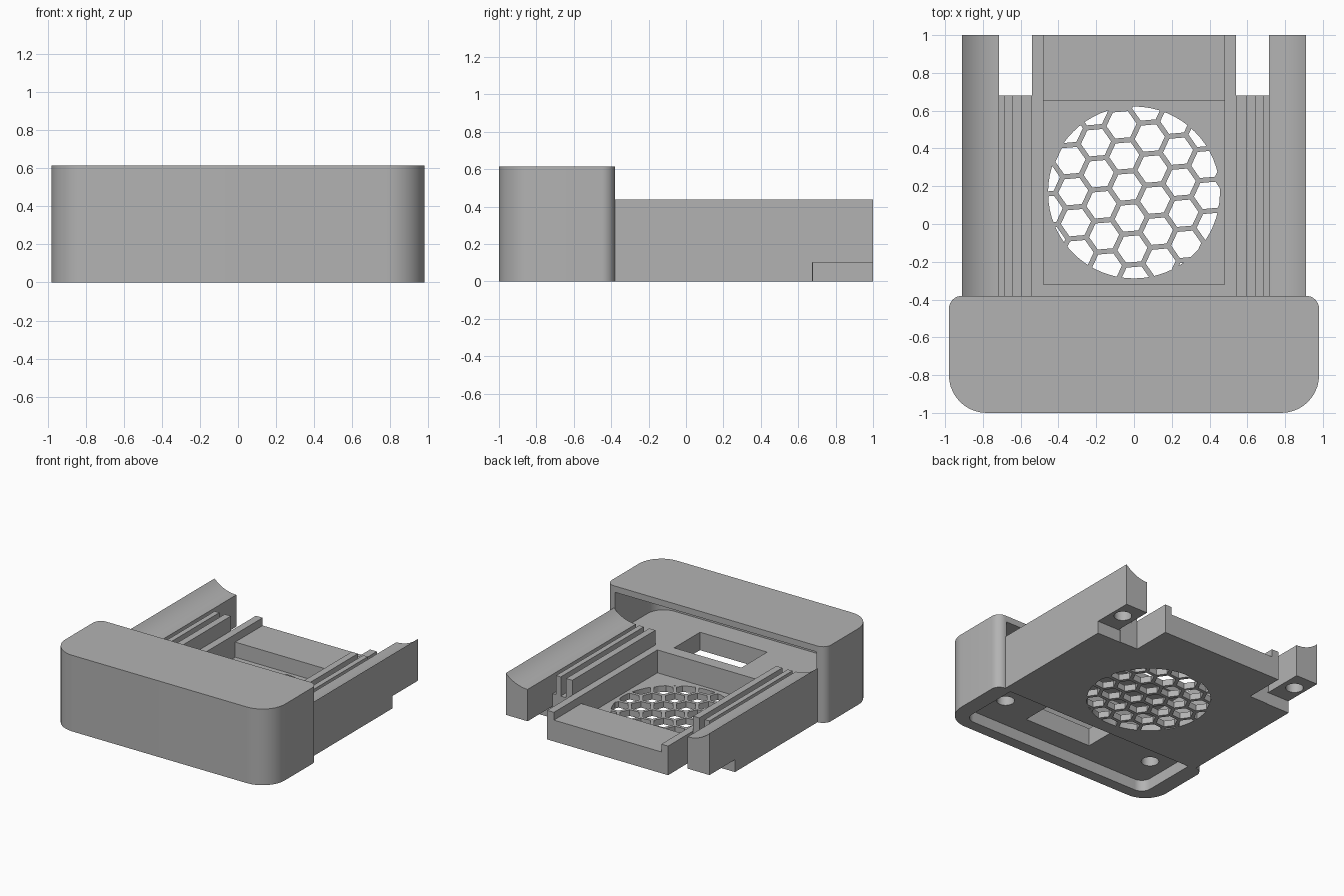
import bpy, math

if "Cube" in bpy.data.objects:
    bpy.data.objects.remove(bpy.data.objects["Cube"])

grey = bpy.data.materials.new("light_grey")
grey.diffuse_color = (0.45, 0.45, 0.45, 1)
grey.use_nodes = True
grey.node_tree.nodes["Principled BSDF"].inputs["Base Color"].default_value = grey.diffuse_color


def finish(name, verts, faces):
    me = bpy.data.meshes.new(name)
    me.from_pydata(verts, [], faces)
    me.materials.append(grey)
    ob = bpy.data.objects.new(name, me)
    bpy.context.collection.objects.link(ob)
    return ob


def prisms(name, outlines, lo, hi, axis="z"):
    """Extrude counter-clockwise outlines along z, or xz outlines along y."""
    verts, faces = [], []
    for pts in outlines:
        n, b = len(pts), len(verts)
        for h in (lo, hi):
            verts += [(p, q, h) if axis == "z" else (p, h, q) for p, q in pts]
        new = [tuple(range(b + n - 1, b - 1, -1)), tuple(range(b + n, b + 2 * n))]
        new += [(b + i, b + (i + 1) % n, b + n + (i + 1) % n, b + n + i) for i in range(n)]
        faces += new if axis == "z" else [f[::-1] for f in new]
    return finish(name, verts, faces)


def circle(cx, cy, r, n=40, turn=0.0):
    return [(cx + r * math.cos(turn + 2 * math.pi * i / n),
             cy + r * math.sin(turn + 2 * math.pi * i / n)) for i in range(n)]


def rect(x0, x1, y0, y1):
    return [(x0, y0), (x1, y0), (x1, y1), (x0, y1)]


def rounded(x, y0, y1, rf, rb, n=10):
    """Symmetric plan outline with front and back corner radii."""
    pts = []
    for cx, cy, r, start in ((x - rf, y0 + rf, rf, -90), (x - rb, y1 - rb, rb, 0),
                             (-x + rb, y1 - rb, rb, 90), (-x + rf, y0 + rf, rf, 180)):
        for i in range(n + 1):
            a = math.radians(start + 90 * i / n)
            pts.append((cx + r * math.cos(a), cy + r * math.sin(a)))
    return pts


def cut(ob, outlines, lo, hi):
    tool = prisms("cutter", outlines, lo, hi)
    tool.hide_render = True
    mod = ob.modifiers.new("cut", "BOOLEAN")
    mod.operation, mod.solver, mod.object = "DIFFERENCE", "EXACT", tool
    bpy.context.view_layer.objects.active = ob
    bpy.ops.object.modifier_apply(modifier=mod.name)
    bpy.data.objects.remove(tool)


def both(x0, x1, y0, y1):
    return [rect(x0, x1, y0, y1), rect(-x1, -x0, y0, y1)]


# body: tray, slotted rails and side walls with scooped tops in one section
half = [(0.54, 0.235), (0.54, 0.355), (0.595, 0.355), (0.595, 0.2), (0.643, 0.2),
        (0.643, 0.355), (0.685, 0.355), (0.685, 0.2), (0.715, 0.2)]
R = 0.278
for i in range(11):
    d = 0.195 * i / 10
    half.append((0.715 + d, 0.357 + R - math.sqrt(R * R - d * d)))
half.append((0.91, 0.0))
section = [(-x, z) for x, z in half[::-1]] + half
body = prisms("tray_body", [section[::-1]], -0.38, 1.0, "y")
cut(body, [rect(-0.48, 0.48, 0.6, 1.1)], 0.172, 0.6)         # low rear ledge
cut(body, [rect(-0.48, 0.48, -0.32, 0.65)], 0.05, 0.6)       # fan well
cut(body, both(0.54, 0.715, 0.68, 1.1), -0.1, 0.6)           # rear gaps
cut(body, both(0.70, 1.0, 0.675, 1.1), -0.1, 0.1)            # undercut wall ends
cut(body, [circle(s * 0.82, 0.85, 0.065, 24) for s in (-1, 1)], 0.0, 0.25)
cut(body, [circle(0, 0.167, 0.455, 64)], -0.1, 0.1)          # fan opening

# honeycomb grille
grille = prisms("fan_grille", [circle(0, 0.167, 0.455, 64)], 0.0, 0.05)
pitch, tilt = 0.165, math.radians(5)
hexes = []
for i in range(-7, 8):
    for j in range(-9, 10):
        u = pitch * math.sqrt(3) / 2 * i
        v = pitch * (j + (i % 2) / 2)
        x = -0.066 + u * math.cos(tilt) - v * math.sin(tilt)
        y = 0.525 + u * math.sin(tilt) + v * math.cos(tilt)
        if math.hypot(x, y - 0.167) < 0.54:
            hexes.append(circle(x, y, 0.080, 6, tilt))
cut(grille, hexes, -0.1, 0.2)

# front housing: hollow from the back, recessed underneath
cap = prisms("front_housing", [rounded(0.98, -1.0, -0.38, 0.2, 0.07)], 0.0, 0.615)
cut(cap, [rounded(0.90, -0.94, -0.2, 0.14, 0.02)], 0.235, 0.565)
cut(cap, [rounded(0.85, -0.91, -0.395, 0.08, 0.01)], -0.1, 0.09)
cut(cap, [rect(-0.2, 0.4, -0.75, -0.42)], -0.1, 0.4)         # cable opening
cut(cap, [circle(s * 0.69, -0.64, 0.065, 24) for s in (-1, 1)], 0.0, 0.21)

# smooth the curved walls, keep edges sharp
for ob in (body, grille, cap):
    bpy.ops.object.select_all(action="DESELECT")
    ob.select_set(True)
    bpy.context.view_layer.objects.active = ob
    bpy.ops.object.shade_smooth_by_angle(angle=math.radians(25))
